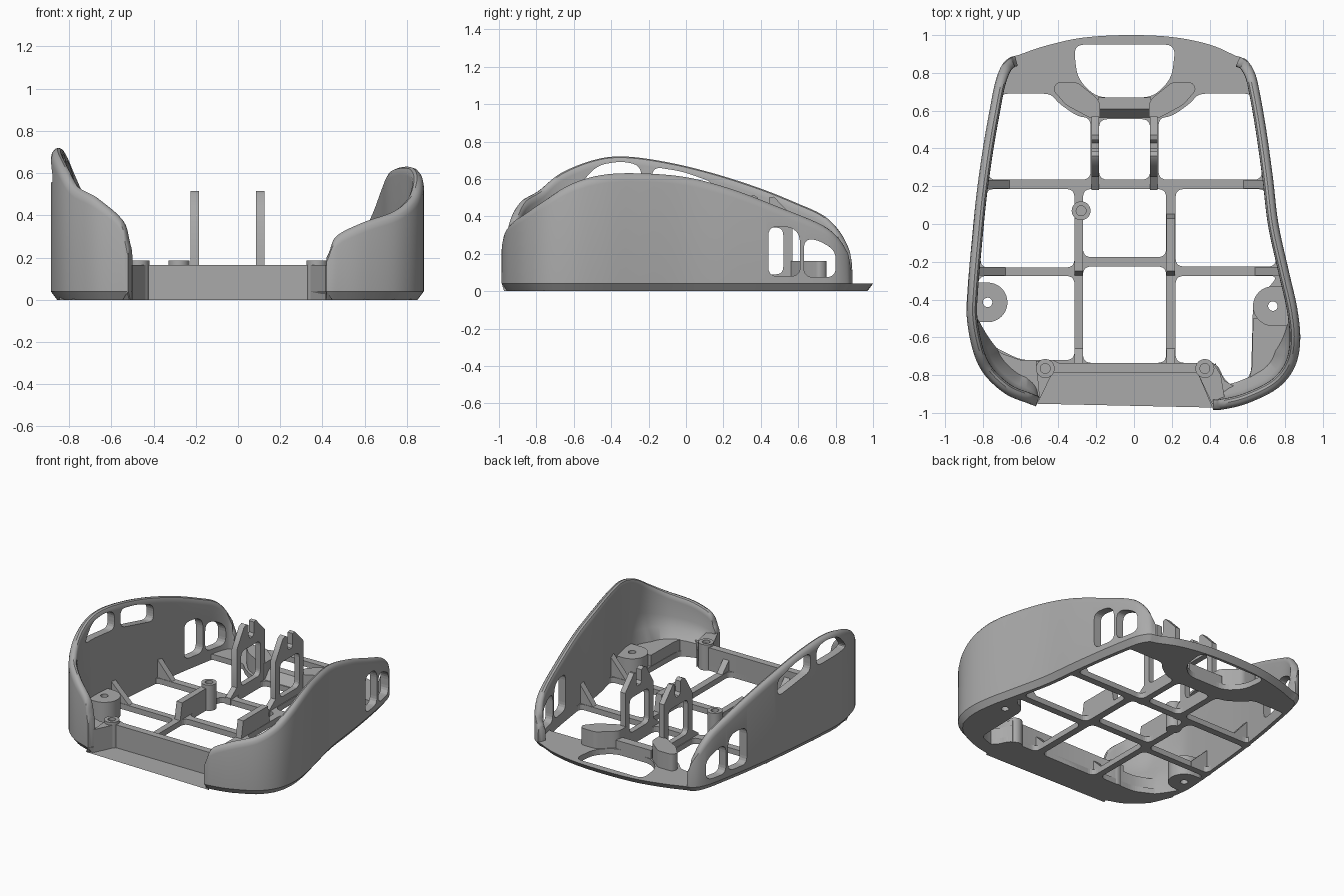
import bpy, bmesh, math
from mathutils import Vector

cube = bpy.data.objects.get("Cube")
if cube:
    bpy.data.objects.remove(cube)

grey = bpy.data.materials.new("plain_grey")
grey.use_nodes = True
colour = (0.4, 0.4, 0.4, 1)
grey.diffuse_color = colour
grey.node_tree.nodes["Principled BSDF"].inputs["Base Color"].default_value = colour


def finish(name, bm):
    bmesh.ops.recalc_face_normals(bm, faces=bm.faces)
    mesh = bpy.data.meshes.new(name)
    bm.to_mesh(mesh)
    bm.free()
    mesh.materials.append(grey)
    obj = bpy.data.objects.new(name, mesh)
    bpy.context.collection.objects.link(obj)
    return obj


def loft(bm, rings):
    """Skin a row of closed rings and cap both ends."""
    rows = [[bm.verts.new(p) for p in ring] for ring in rings]
    n = len(rows[0])
    for a, b in zip(rows, rows[1:]):
        for i in range(n):
            j = (i + 1) % n
            bm.faces.new((a[i], a[j], b[j], b[i]))
    bm.faces.new(rows[0])
    bm.faces.new(rows[-1])


def rounded(points, radius):
    """Round every corner of a flat outline."""
    out = []
    pts = [Vector(p) for p in points]
    for i, p in enumerate(pts):
        ends = []
        for q in (pts[i - 1], pts[(i + 1) % len(pts)]):
            d = q - p
            ends.append(p + d.normalized() * min(radius, d.length * 0.45))
        for k in range(6):
            t = k / 5
            out.append(ends[0] * (1 - t) ** 2 + p * 2 * t * (1 - t) + ends[1] * t * t)
    return out


def place(p, h, axis):
    return (p[0], p[1], h) if axis == "z" else (h, p[0], p[1]) if axis == "x" else (p[0], h, p[1])


def prisms(name, outlines, lo, hi, axis="z", radius=0):
    bm = bmesh.new()
    for pts in outlines:
        pts = rounded(pts, radius) if radius else pts
        loft(bm, [[place(p, h, axis) for p in pts] for h in (lo, hi)])
    return finish(name, bm)


def rect(x0, x1, y0, y1):
    return [(x0, y0), (x1, y0), (x1, y1), (x0, y1)]


def circle(x, y, r, start=0, sweep=360):
    return [(x + r * math.cos(math.radians(start + sweep * k / 32)),
             y + r * math.sin(math.radians(start + sweep * k / 32)))
            for k in range(32 if sweep == 360 else 33)]


def cut(obj, cutter):
    mod = obj.modifiers.new("cut", "BOOLEAN")
    mod.operation, mod.solver, mod.object = "DIFFERENCE", "EXACT", cutter
    cutter.hide_render = True
    cutter.hide_viewport = True
    cutter.display_type = "WIRE"


def spline(points, steps=6):
    """Smooth path through the control points."""
    p = [Vector(q) for q in points]
    p = [2 * p[0] - p[1]] + p + [2 * p[-1] - p[-2]]
    out = []
    for a, b, c, d in zip(p, p[1:], p[2:], p[3:]):
        for k in range(steps):
            t = k / steps
            out.append(0.5 * (2 * b + (c - a) * t + (2 * a - 5 * b + 4 * c - d) * t ** 2
                              + (3 * b - a - 3 * c + d) * t ** 3))
    return out + [p[-2]]


def inward(path, i, side):
    t = path[min(i + 1, len(path) - 1)] - path[max(i - 1, 0)]
    return Vector((-t.y, t.x, 0)).normalized() * side


def wall(name, path, side):
    """Sweep a rounded wall section whose height follows the path."""
    bm, rings = bmesh.new(), []
    for i, p in enumerate(path):
        n, h = inward(path, i, side), p.z
        cove = 0.07 * max(0, min(1, (-0.5 - p.y) / 0.2)) * min(1, i / 9)
        low = min(0.12, h * 0.3)
        section = [(0.03, 0), (0, 0.04), (0, h - 0.045), (0.005, h - 0.02), (0.017, h - 0.005),
                   (0.032, h), (0.046, h - 0.006), (0.054, h - 0.02), (0.056, h - 0.04),
                   (0.056, low + 0.45 * (h - low)), (0.056 + cove * 0.3, low + 0.2 * (h - low)),
                   (0.056 + cove, low), (0.056 + cove, 0)]
        rings.append([Vector((p.x, p.y, max(z, 0))) + n * o for o, z in section])
    loft(bm, rings)
    return finish(name, bm)


# Side walls: plan position and top height along each wall, front to back
left_path = spline([(.42, -.985, .2), (.47, -.982, .3), (.6, -.95, .365), (.76, -.87, .42),
                    (.85, -.76, .49), (.88, -.62, .57), (.865, -.45, .62), (.82, -.25, .63),
                    (.765, 0, .61), (.735, .25, .545), (.7, .5, .45), (.665, .7, .37),
                    (.64, .8, .31), (.6, .865, .23), (.56, .885, .15)])
right_path = spline([(-.52, -.965, .25), (-.56, -.95, .38), (-.68, -.9, .48), (-.79, -.8, .54),
                     (-.85, -.68, .63), (-.885, -.5, .7), (-.88, -.33, .72), (-.86, -.1, .69),
                     (-.835, .15, .63), (-.8, .4, .55), (-.765, .6, .47), (-.735, .75, .4),
                     (-.7, .84, .31), (-.66, .88, .23), (-.63, .89, .15)])
left_wall = wall("left_wall", left_path, 1)
right_wall = wall("right_wall", right_path, -1)

# Wall windows
rear_windows = [[(.44, .08), (.61, .08), (.61, .3), (.56, .345), (.44, .345)],
                [(.63, .075), (.8, .075), (.8, .22), (.69, .28), (.63, .27)]]
upper_windows = [[(-.58, .56), (-.24, .54), (-.24, .67), (-.34, .695), (-.47, .675)],
                 [(-.18, .53), (.15, .46), (.15, .58), (-.02, .64), (-.18, .665)]]
cut(left_wall, prisms("left_window_cutter", rear_windows, 0.4, 1, "x", 0.05))
cut(right_wall, prisms("right_window_cutter", rear_windows + upper_windows, -1, -0.5, "x", 0.05))

# Base plate with chamfered rim
rim = left_path + spline([(.54, .89, 0), (.4, .95, 0), (.2, .99, 0), (-.04, 1, 0), (-.28, .985, 0),
                          (-.48, .94, 0), (-.61, .895, 0)]) + right_path[::-1]
rim += [Vector((-.43, -.785, 0)), Vector((.335, -.785, 0))]
bottom, top = [], []
for i, p in enumerate(rim):
    t = (rim[(i + 1) % len(rim)] - rim[i - 1])
    n = Vector((-t.y, t.x, 0)).normalized()
    top.append((p.x, p.y, 0.04))
    bottom.append((p.x + n.x * 0.03, p.y + n.y * 0.03, 0))
bm = bmesh.new()
loft(bm, [bottom, top])
base = finish("base_lattice", bm)

# Openings that leave the lattice beams
cells = [rect(-.185, .085, .235, .555), rect(-.27, .17, -.175, .185), rect(-.27, .17, -.735, -.225),
         [(-.775, .235), (-.23, .235), (-.23, .56), (-.3, .57), (-.4, .64), (-.44, .69), (-.71, .69)],
         [(.13, .235), (.68, .235), (.63, .69), (.34, .69), (.3, .64), (.2, .57), (.13, .56)],
         [(-.815, -.23), (-.315, -.23), (-.315, .185), (-.785, .185)],
         [(.22, -.225), (.755, -.225), (.7, .185), (.22, .185)],
         [(-.825, -.275), (-.315, -.275), (-.315, -.72), (-.6, -.72), (-.76, -.64), (-.825, -.55)],
         [(.22, -.275), (.765, -.275), (.63, -.43), (.62, -.8), (.55, -.87), (.48, -.83),
          (.44, -.735), (.22, -.735)]]
cut(base, prisms("cell_cutter", cells, -0.1, 0.1, radius=0.045))
tail_hole = [(-.32, .95), (.22, .95), (.2, .77), (.1, .67), (-.2, .67), (-.3, .77)]
cut(base, prisms("tail_hole_cutter", [tail_hole], -0.1, 0.1, radius=0.06))

# Raised front beam and corner floors
prisms("front_beam", [[(-.5, -.93), (-.43, -.785), (.335, -.785), (.415, -.955), (.48, -.92), (.46, -.8),
                       (.42, -.735), (-.4, -.735), (-.43, -.72), (-.52, -.725)]], 0, 0.165)
prisms("right_corner_floor", [[(-.5, -.92), (-.46, -.72), (-.6, -.72), (-.7, -.685), (-.77, -.63), (-.83, -.55),
                               (-.845, -.62), (-.78, -.77), (-.67, -.865)]], 0, 0.12)
prisms("left_corner_floor", [[(.43, -.94), (.43, -.735), (.48, -.83), (.55, -.87), (.61, -.83), (.625, -.75),
                              (.63, -.5), (.84, -.5), (.85, -.62), (.82, -.76), (.74, -.85),
                              (.6, -.92)]], 0, 0.12)

# Screw bosses beside the walls, drilled through
drill = prisms("boss_drill", [circle(-.775, -.415, .025), circle(.735, -.435, .025)], -0.1, 0.3)
right_boss = prisms("right_boss", [circle(-.775, -.415, .105, -90, 180) + [(-.85, -.31), (-.85, -.52)]], 0, 0.14)
left_boss = prisms("left_boss", [circle(.735, -.435, .105, 90, 180) + [(.83, -.54), (.8, -.33)]], 0, 0.14)
for part in (right_boss, left_boss, base):
    cut(part, drill)

# Small hollow posts
spots = [(-.28, .07), (-.47, -.765), (.375, -.765)]
posts = prisms("posts", [circle(x, y, .05) for x, y in spots], 0, 0.185)
cut(posts, prisms("post_drill", [circle(x, y, .026) for x, y in spots], 0.1, 0.3))

# Tall ribs and sloped gussets standing on the lattice
for name, x in (("right_rib", -.2925), ("left_rib", .195)):
    prisms(name, [[(-.28, 0), (-.25, .16), (.03, .16), (.06, 0)]], x - 0.0225, x + 0.0225, "x")
    prisms(name + "_gusset", [[(-.75, 0), (-.75, .13), (-.65, .03), (-.65, 0)]],
           x - 0.0225, x + 0.0225, "x")
for y, wall_x, foot_x in ((.21, .7, .58), (.21, -.8, -.66), (-.25, .78, .64), (-.25, -.845, -.68)):
    prisms("wall_gusset", [[(wall_x, 0), (foot_x, 0), (foot_x, .04), (wall_x, .2)]],
           y - 0.022, y + 0.022, "y")

# Upright axle brackets with window and open slot
bracket = [(.18, 0), (.18, .05), (.25, .1), (.25, .37), (.33, .5), (.36, .515), (.385, .5), (.385, .42),
           (.4, .4), (.43, .4), (.445, .42), (.445, .5), (.47, .505), (.57, .4), (.57, .1), (.61, .06), (.61, 0)]
bracket_window = prisms("bracket_window_cutter", [rect(.3, .52, .09, .34)], -0.4, 0.3, "x", 0.04)
for name, x in (("right_bracket", -.205), ("left_bracket", .105)):
    cut(prisms(name, [bracket], x - 0.02, x + 0.02, "x"), bracket_window)

# Tail pads and the sloped bar between them
pad = [(.13, .555), (.18, .56), (.31, .63), (.38, .71), (.36, .75), (.25, .75), (.15, .67), (.13, .64)]
for name, s in (("left_pad", 1), ("right_pad", -1)):
    prisms(name, [[(s * x - 0.05, y) for x, y in pad]], 0, 0.16, radius=0.02)
prisms("tail_bar", [[(.555, 0), (.555, .03), (.61, .1), (.67, .1), (.67, 0)]], -0.19, 0.09, "x")

# Smooth shading that keeps the edges crisp
bpy.ops.object.select_all(action="DESELECT")
for obj in bpy.context.scene.objects:
    if obj.type == "MESH" and not obj.hide_render:
        obj.select_set(True)
        bpy.context.view_layer.objects.active = obj
bpy.ops.object.shade_smooth_by_angle(angle=math.radians(35))
